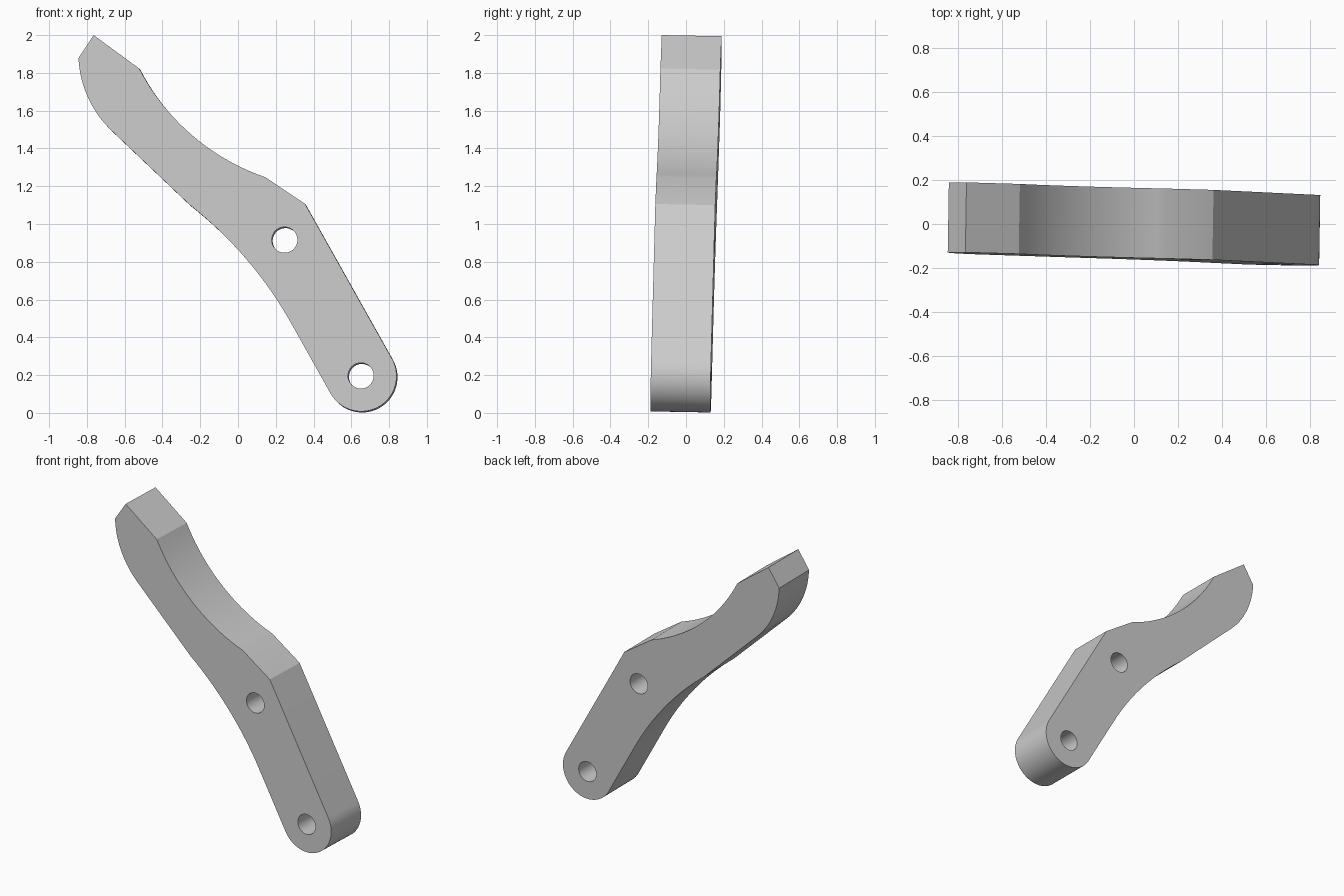
import bpy
import bmesh
from math import atan, cos, sin, pi, radians
from mathutils import Vector

cube = bpy.data.objects.get("Cube")
if cube:
    bpy.data.objects.remove(cube, do_unlink=True)

THICKNESS = 0.317
NORMAL = Vector((0.016, 1, -0.018)).normalized()   # slight lean of the plate
OFFSET = -0.018


def arc(a, b, bulge, steps=16):
    """Arc from a to b; positive bulge swells to the right of travel."""
    a, b = Vector(a), Vector(b)
    length = (b - a).length
    along = (b - a) / length
    side = Vector((along.y, -along.x))
    radius = (length ** 2 / 4 + bulge ** 2) / (2 * bulge)
    half = 2 * atan(2 * bulge / length)
    centre = (a + b) / 2 - side * (radius - bulge)
    angles = [half * (2 * i / steps - 1) for i in range(steps + 1)]
    return [centre + radius * (side * cos(t) + along * sin(t)) for t in angles]


def circle(centre, radius, start=0.0, sweep=2 * pi, steps=48):
    return [Vector((centre[0] + radius * cos(start + sweep * i / steps),
                    centre[1] + radius * sin(start + sweep * i / steps)))
            for i in range(steps)]


# Outline: clipped tip, hooked back, hollow underside, round foot, hollow top
foot = (0.655, 0.192)
outline = [Vector((-0.762, 1.997))]
outline += arc((-0.842, 1.875), (-0.662, 1.487), 0.042)
outline += arc((-0.255, 1.10), (0.285, 0.47), -0.041)
outline += circle(foot, 0.187, radians(209.3), pi * 1.0, 32)
outline.append(Vector((foot[0] + 0.187 * cos(radians(29.3)),
                       foot[1] + 0.187 * sin(radians(29.3)))))
outline.append(Vector((0.358, 1.103)))
outline += arc((0.147, 1.245), (-0.52, 1.82), -0.085, 20)

# Pivot holes
loops = [outline, circle((0.653, 0.194), 0.068), circle((0.249, 0.913), 0.068)]

# Fill the profile on the back plane, then extrude it through the plate
bm = bmesh.new()
edges = []
for loop in loops:
    verts = []
    for p in loop:
        y = OFFSET - NORMAL.x * p.x - NORMAL.z * p.y
        verts.append(bm.verts.new(Vector((p.x, y, p.y)) + NORMAL * THICKNESS / 2))
    edges += [bm.edges.new((v, verts[i - 1])) for i, v in enumerate(verts)]
bmesh.ops.triangle_fill(bm, edges=edges, use_beauty=True, normal=NORMAL)
extruded = bmesh.ops.extrude_face_region(bm, geom=bm.faces[:], use_keep_orig=True)
moved = [g for g in extruded["geom"] if isinstance(g, bmesh.types.BMVert)]
bmesh.ops.translate(bm, verts=moved, vec=-NORMAL * THICKNESS)
bmesh.ops.recalc_face_normals(bm, faces=bm.faces[:])

mesh = bpy.data.meshes.new("lever_arm")
bm.to_mesh(mesh)
bm.free()
lever = bpy.data.objects.new("lever_arm", mesh)
bpy.context.collection.objects.link(lever)

# Plain grey
grey = bpy.data.materials.new("plain_grey")
grey.use_nodes = True
colour = (0.6, 0.6, 0.6, 1)
grey.diffuse_color = colour
grey.node_tree.nodes["Principled BSDF"].inputs["Base Color"].default_value = colour
mesh.materials.append(grey)

bpy.ops.object.select_all(action="DESELECT")
lever.select_set(True)
bpy.context.view_layer.objects.active = lever
bpy.ops.object.shade_smooth_by_angle(angle=radians(20))
